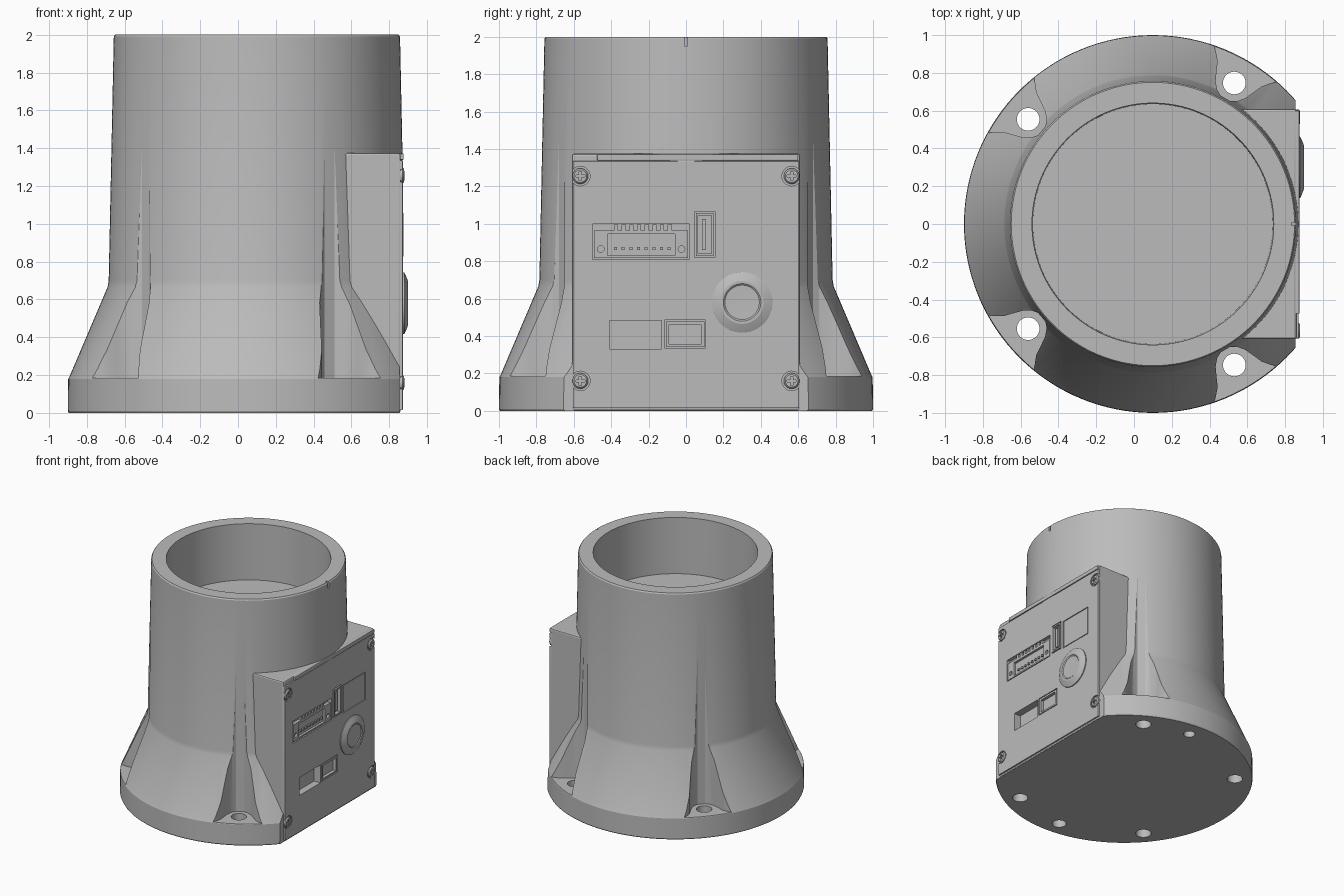
import bpy, bmesh, math
from mathutils import Matrix, Vector

cube = bpy.data.objects.get("Cube")
if cube:
    bpy.data.objects.remove(cube, do_unlink=True)

grey = bpy.data.materials.new("matte grey")
grey.use_nodes = True
grey.diffuse_color = (0.5, 0.5, 0.5, 1)
grey.node_tree.nodes["Principled BSDF"].inputs["Base Color"].default_value = (0.5, 0.5, 0.5, 1)

AXIS = 0.1      # x of the tower axis
FACE = 0.872    # x of the cover plate face


def make(name, bm):
    bmesh.ops.recalc_face_normals(bm, faces=bm.faces)
    me = bpy.data.meshes.new(name)
    bm.to_mesh(me)
    bm.free()
    ob = bpy.data.objects.new(name, me)
    bpy.context.collection.objects.link(ob)
    me.materials.append(grey)
    return ob


def box(name, x, y, z, bevel=0):
    bm = bmesh.new()
    bmesh.ops.create_cube(bm, size=1)
    for v in bm.verts:
        v.co = [(a + b) / 2 + c * (b - a) for (a, b), c in zip((x, y, z), v.co)]
    if bevel:
        bmesh.ops.bevel(bm, geom=bm.edges[:], offset=bevel, segments=2,
                        affect='EDGES', profile=0.5)
    return make(name, bm)


def lathe(name, profile, steps, matrix):
    """Spin (radius, height) points around local z, then place the result."""
    bm = bmesh.new()
    rings = []
    for r, h in profile:
        n = 1 if r == 0 else steps
        rings.append([bm.verts.new((r * math.cos(math.tau * i / steps),
                                    r * math.sin(math.tau * i / steps), h)) for i in range(n)])
    for a, b in zip(rings, rings[1:]):
        for i in range(steps):
            j = (i + 1) % steps
            quad = [a[i % len(a)], a[j % len(a)], b[j % len(b)], b[i % len(b)]]
            bm.faces.new(list(dict.fromkeys(quad)))
    bm.transform(matrix)
    return make(name, bm)


def upright(x, y, z):
    return Matrix.Translation((x, y, z))


def facing_right(x, y, z):
    return Matrix.Translation((x, y, z)) @ Matrix.Rotation(math.pi / 2, 4, 'Y')


def rod(name, r, h, matrix, steps=32):
    return lathe(name, [(0, 0), (r, 0), (r, h), (0, h)], steps, matrix)


def combine(target, tools, operation='DIFFERENCE'):
    for tool in tools:
        m = target.modifiers.new("cut", 'BOOLEAN')
        m.operation, m.solver, m.object = operation, 'EXACT', tool
    bpy.context.view_layer.update()
    me = bpy.data.meshes.new_from_object(
        target.evaluated_get(bpy.context.evaluated_depsgraph_get()))
    target.modifiers.clear()
    target.data = me


def discard(tools):
    for tool in tools:
        bpy.data.objects.remove(tool, do_unlink=True)


# Tower: flange, flared foot, tapered tube and open bore
housing = lathe("housing", [(0, 0), (0.995, 0), (1, 0.01), (0.998, 0.18), (0.988, 0.2),
                            (0.79, 0.665), (0.784, 0.7), (0.757, 1.99), (0.75, 2),
                            (0.64, 2), (0.635, 1.52), (0, 1.52)], 128, upright(AXIS, 0, 0))
flat_cut = box("flat_cut", (0.855, 1.5), (-2, 2), (-1, 1.3))
combine(housing, [flat_cut])

# Electronics box on the left side
case = box("case", (0.3, 0.86), (-0.61, 0.61), (0, 1.375), 0.012)
combine(housing, [case], 'UNION')


# Bolt pockets with flared walls, bolt holes, blind holes and alignment notch
def pocket(angle):
    half = [(0.768, 0.03), (0.785, 0.06), (0.82, 0.09), (0.87, 0.113),
            (0.92, 0.135), (0.96, 0.17), (1, 0.22), (1.1, 0.36)]
    outline = half + [(u, -v) for u, v in reversed(half)]
    bm = bmesh.new()
    face = bm.faces.new([bm.verts.new((u, v, 0.185)) for u, v in outline])
    top = bmesh.ops.extrude_face_region(bm, geom=[face])["geom"]
    bmesh.ops.translate(bm, vec=(0, 0, 1.6),
                        verts=[g for g in top if isinstance(g, bmesh.types.BMVert)])
    bm.transform(upright(AXIS, 0, 0) @ Matrix.Rotation(angle, 4, 'Z'))
    return make("pocket_cut", bm)


def on_circle(degrees, r=0.862):
    a = math.radians(degrees)
    return AXIS + r * math.cos(a), r * math.sin(a)


cuts = []
for deg in (60, 140, -140, -60):
    cuts.append(pocket(math.radians(deg)))
    cuts.append(rod("bolt_cut", 0.06, 0.5, upright(*on_circle(deg), -0.1)))
for deg, r in ((86, 0.045), (-94, 0.055)):
    cuts.append(rod("blind_cut", r, 0.2, upright(*on_circle(deg), -0.1)))
cuts.append(box("notch_cut", (AXIS + 0.735, 1.2), (-0.008, 0.008), (1.95, 2.1)))
combine(housing, cuts)
discard(cuts + [flat_cut, case])

# Cover plate and top lip
plate = box("cover_plate", (0.85, FACE), (-0.605, 0.605), (0.015, 1.335), 0.004)
lip = box("top_lip", (0.83, 0.876), (-0.475, 0.6), (1.338, 1.372), 0.005)

# Port openings: (name, y range, z range, depth)
ports = [("terminal", (-0.5, 0.02), (0.81, 1.0), 0.03),
         ("slot", (0.045, 0.155), (0.82, 1.065), 0.03),
         ("socket", (0.18, 0.48), (0.81, 1.05), 0.008),
         ("power", (-0.41, -0.13), (0.33, 0.483), 0.06),
         ("plug", (-0.115, 0.105), (0.335, 0.485), 0.03)]
SCREWS = [(y, z) for y in (-0.565, 0.565) for z in (0.16, 1.255)]
cuts = [box(n + "_cut", (FACE - d, 1), y, z) for n, y, z, d in ports]
cuts += [rod("screw_cut", 0.052, 0.2, facing_right(FACE - 0.012, y, z)) for y, z in SCREWS]
for ob in (housing, plate):
    combine(ob, cuts)
discard(cuts)

# Connector bodies inside the openings
terminal = box("terminal_block", (0.8, FACE - 0.002), (-0.492, 0.012), (0.818, 0.965))
cuts = [box("mouth_cut", (FACE - 0.022, 1), (-0.42, -0.06), (0.83, 0.945))]
cuts += [rod("ear_cut", 0.018, 0.2, facing_right(FACE - 0.02, y, 0.865), 16)
         for y in (-0.456, -0.024)]
combine(terminal, cuts)
discard(cuts)
for i in range(8):
    y = -0.385 + i * 0.041
    box("terminal_tooth", (0.83, FACE - 0.002), (y, y + 0.022), (0.965, 0.995))
    box("terminal_pin", (0.83, FACE - 0.008), (y, y + 0.016), (0.86, 0.876))

slot_shell = box("slot_shell", (0.83, FACE + 0.004), (0.053, 0.147), (0.828, 1.057))
cuts = [box("slot_cut", (FACE - 0.025, 1), (0.064, 0.136), (0.84, 1.045))]
combine(slot_shell, cuts)
discard(cuts)
box("slot_tongue", (0.83, FACE - 0.004), (0.085, 0.108), (0.86, 1.025))

box("socket_face", (0.83, FACE - 0.002), (0.187, 0.473), (0.817, 1.043))

plug = box("plug_shell", (0.83, FACE), (-0.108, 0.098), (0.342, 0.478))
cuts = [box("plug_cut", (FACE - 0.025, 1), (-0.09, 0.08), (0.355, 0.462))]
combine(plug, cuts)
discard(cuts)

# Round button with raised rim and dished centre
lathe("button", [(0, 0), (0.162, 0), (0.162, 0.012), (0.15, 0.018), (0.115, 0.032),
                 (0.1, 0.032), (0.092, 0.026), (0, 0.023)], 64, facing_right(0.868, 0.3, 0.58))

# Corner screws with cross recess
for y, z in SCREWS:
    screw = lathe("corner_screw", [(0, 0), (0.042, 0), (0.042, 0.018), (0.034, 0.026),
                                   (0, 0.027)], 32, facing_right(0.853, y, z))
    cuts = [box("cross_cut", (FACE - 0.006, 1), (y - a, y + a), (z - b, z + b))
            for a, b in ((0.024, 0.006), (0.006, 0.024))]
    combine(screw, cuts)
    discard(cuts)

# Smooth curved walls, sharp edges
bpy.ops.object.select_all(action='DESELECT')
for ob in bpy.context.scene.objects:
    if ob.type == 'MESH':
        ob.select_set(True)
        bpy.context.view_layer.objects.active = ob
bpy.ops.object.shade_smooth_by_angle(angle=math.radians(20))
